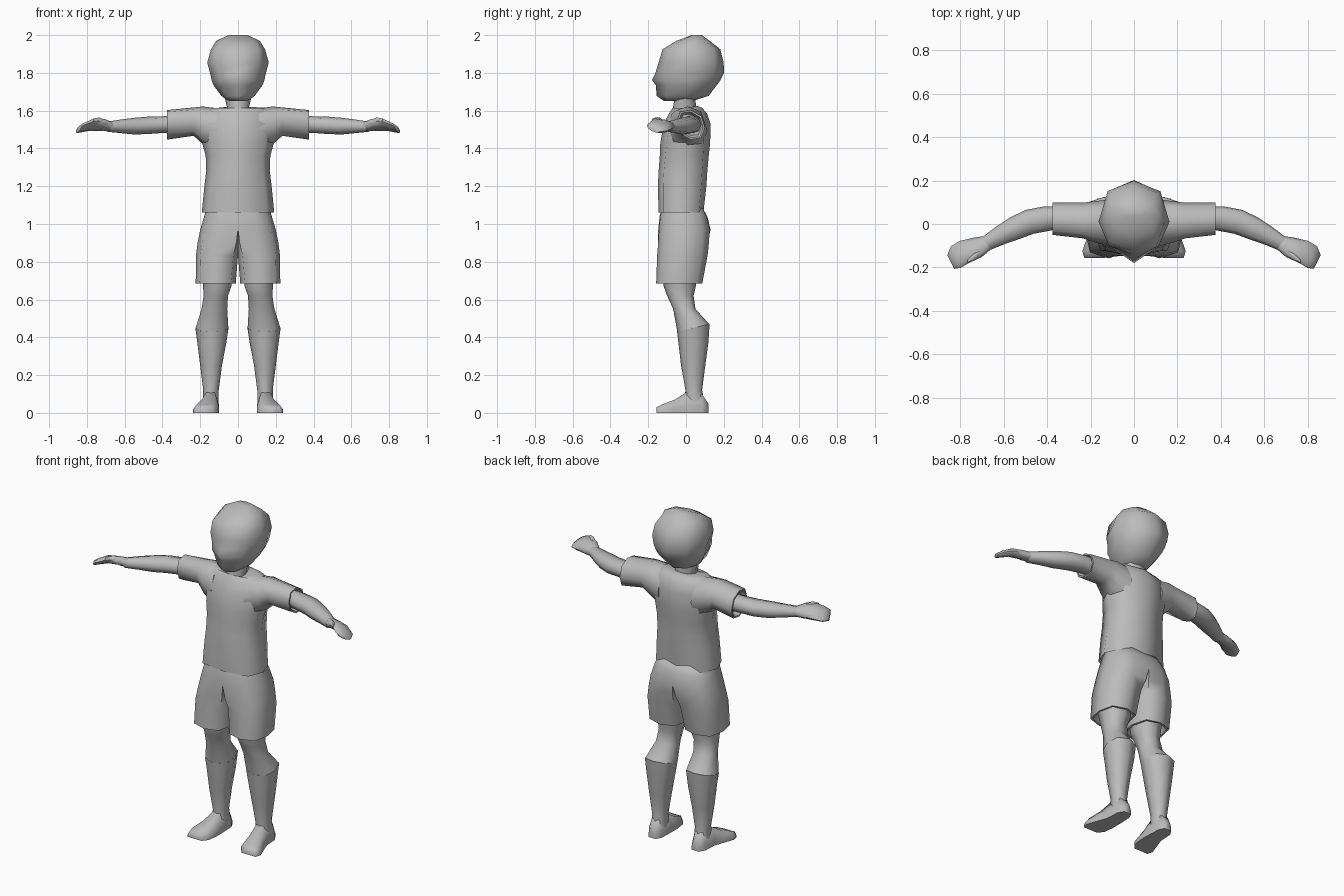
import bpy, bmesh, math
from mathutils import Vector

grey = bpy.data.materials.new("plain grey")
grey.diffuse_color = (0.5, 0.5, 0.5, 1)


def spow(v, p):
    return math.copysign(abs(v) ** p, v) if abs(v) > 1e-6 else 0.0


def loft(name, rings, mirror=False, angle=65, weld=False):
    """Skin a list of equal point rings, close both ends, optionally mirror in x."""
    bm = bmesh.new()
    vs = [[bm.verts.new(p) for p in r] for r in rings]
    n = len(vs[0])
    for a, b in zip(vs, vs[1:]):
        for i in range(n):
            j = (i + 1) % n
            bm.faces.new((a[i], a[j], b[j], b[i]))
    bm.faces.new(vs[0])
    bm.faces.new(vs[-1])
    bmesh.ops.recalc_face_normals(bm, faces=bm.faces)
    if weld:  # drop the hidden wall on the centre plane
        wall = [f for f in bm.faces if all(abs(v.co.x) < 1e-5 for v in f.verts)]
        bmesh.ops.delete(bm, geom=wall, context='FACES')
    me = bpy.data.meshes.new(name)
    bm.to_mesh(me)
    bm.free()
    me.materials.append(grey)
    me.shade_smooth()
    me.set_sharp_from_angle(angle=math.radians(angle))
    ob = bpy.data.objects.new(name, me)
    bpy.context.collection.objects.link(ob)
    if mirror:
        ob.modifiers.new("Mirror", 'MIRROR').use_mirror_merge = weld
    return ob


def flat(z, x0, x1, yf, yb, p=0.8, cy=None, tilt=0.0, pf=None, n=8):
    """Level ring between x0..x1 and yf..yb; p and pf square off back and front."""
    cx, hw = (x0 + x1) / 2, (x1 - x0) / 2
    cy = (yf + yb) / 2 if cy is None else cy
    pts = []
    for i in range(n):
        a = 2 * math.pi * i / n
        q = pf if pf and math.sin(a) < 0 else p
        c, s = spow(math.cos(a), q), spow(math.sin(a), q)
        pts.append(Vector((cx + hw * c, cy + s * ((yb - cy) if s > 0 else (cy - yf)), z - tilt * s)))
    return pts


def cross(x, y, z, ry, rz, dx=0.0, dz=0.0, p=0.85, n=8):
    """Upright ring across an arm; dx and dz lean its depth axis."""
    pts = []
    for i in range(n):
        a = 2 * math.pi * i / n
        c, s = spow(math.cos(a), p), spow(math.sin(a), p)
        pts.append(Vector((x + dx * c, y + ry * c, z + rz * s + dz * c)))
    return pts


# Head: angular skull with overhanging brow, nose and jaw
loft("head", [
    flat(1.65, -.05, .05, -.115, .03, cy=-.02),
    flat(1.678, -.088, .088, -.155, .12, .9, 0.0, pf=1.0),
    flat(1.735, -.13, .13, -.16, .163, .9, .02, pf=1.1),
    flat(1.762, -.14, .14, -.18, .183, .9, .02, pf=1.15),
    flat(1.80, -.148, .148, -.162, .202, .9, .02, pf=1.1),
    flat(1.855, -.163, .163, -.145, .199, .85, .01, pf=1.0),
    flat(1.925, -.143, .143, -.124, .182, .8, .02),
    flat(1.97, -.115, .115, -.05, .125, .8, .04),
    flat(2.0, -.05, .05, .03, .085, .8, .055)], angle=75)

# Neck, widening up under the jaw
loft("neck", [
    flat(1.56, -.05, .05, -.08, .055),
    flat(1.61, -.056, .056, -.07, .055),
    flat(1.70, -.078, .078, -.055, .045)])

# Shirt body, hollow at the hem
loft("shirt", [
    flat(1.10, -.165, .165, -.12, .075, .65),
    flat(1.06, -.192, .192, -.145, .092, .65),
    flat(1.20, -.178, .178, -.149, .108, .7),
    flat(1.28, -.168, .168, -.145, .113, .7),
    flat(1.36, -.171, .171, -.139, .12, .75),
    flat(1.43, -.19, .19, -.136, .128, .85),
    flat(1.53, -.20, .20, -.118, .13, 1.0, pf=.85),
    flat(1.585, -.19, .19, -.09, .112, 1.0, pf=.9),
    flat(1.615, -.15, .15, -.07, .085, 1.0),
    flat(1.61, -.065, .065, -.075, .06, .9, tilt=-.015)], angle=75)

# Sleeves flaring into the shoulder, with a recessed cuff
loft("sleeve", [
    cross(.11, .005, 1.495, .108, .118),
    cross(.185, .01, 1.522, .094, .1),
    cross(.235, .016, 1.542, .082, .075, dz=-.01),
    cross(.375, .025, 1.525, .075, .078, dz=-.015),
    cross(.375, .025, 1.525, .066, .069, dz=-.015),
    cross(.345, .025, 1.525, .054, .056, dz=-.015)], mirror=True)

# Bare arms, bending forward past the elbow
loft("arm", [
    cross(.33, .03, 1.528, .05, .048),
    cross(.40, .025, 1.526, .056, .044, dx=.012),
    cross(.48, .01, 1.522, .055, .046, dx=.018),
    cross(.55, -.02, 1.518, .05, .044, dx=.02),
    cross(.62, -.055, 1.517, .04, .036, dx=.018),
    cross(.69, -.095, 1.515, .03, .027, dx=.014)], mirror=True)

# Flat mitten hands
loft("hand", [
    cross(.67, -.085, 1.515, .03, .026, dx=.014),
    cross(.72, -.108, 1.525, .045, .027, .018, -.015),
    cross(.78, -.128, 1.525, .05, .025, .022, -.02),
    cross(.82, -.152, 1.512, .05, .02, .022, -.018),
    cross(.843, -.174, 1.503, .032, .014, .016, -.015)], mirror=True)

# Thumbs
loft("thumb", [
    cross(.69, -.125, 1.528, .02, .02, n=6),
    cross(.735, -.15, 1.548, .018, .018, n=6),
    cross(.765, -.17, 1.548, .012, .012, n=6)], mirror=True)

# Shorts: each half blends from a half-waist outline into a trouser leg
WAIST = ((0, -1), (.5, -.97), (.88, -.7), (1, 0), (.88, .7), (.5, .97), (0, 1), (0, 0))
LEG = ((.12, -.8), (.5, -1), (.9, -.78), (1, 0), (.9, .78), (.5, 1), (.12, .8), (0, 0))


def half(z, x0, x1, yf, yb, t):
    cy, hy = (yf + yb) / 2, (yb - yf) / 2
    pts = []
    for w, l in zip(WAIST, LEG):
        fx, fy = w[0] + (l[0] - w[0]) * t, w[1] + (l[1] - w[1]) * t
        pts.append(Vector((x0 + (x1 - x0) * fx, cy + hy * fy, z)))
    return pts


loft("shorts", [
    half(1.09, 0, .165, -.128, .085, 0),
    half(1.04, 0, .179, -.14, .113, 0),
    half(.97, 0, .20, -.147, .13, 0),
    half(.90, 0, .214, -.15, .124, .35),
    half(.835, 0, .222, -.153, .115, .9),
    half(.685, .012, .224, -.158, .086, 1),
    half(.685, .024, .212, -.146, .074, 1),
    half(.74, .035, .20, -.135, .068, 1)], mirror=True, weld=True)

# Bare knees
loft("knee", [
    flat(.76, .035, .195, -.13, .06),
    flat(.67, .035, .185, -.118, .052),
    flat(.62, .053, .182, -.10, .04),
    flat(.55, .057, .193, -.068, .05),
    flat(.45, .051, .224, -.046, .123, .85, tilt=-.02)], mirror=True)

# Long socks
loft("sock", [
    flat(.45, .05, .226, -.047, .125, .85, tilt=-.02),
    flat(.37, .062, .215, -.04, .118, .85),
    flat(.25, .085, .20, -.026, .102),
    flat(.12, .102, .184, -.003, .085),
    flat(.05, .102, .186, -.01, .10)], mirror=True)


# Shoes: arched sections running from heel to splayed toe
def sole(y, x0, x1, h, top):
    m = (x0 + x1) / 2
    w = (x1 - x0) / 2
    return [Vector(p) for p in ((x0, y, 0), (x1, y, 0), (x1, y, h * .4),
                                (m + w * top, y, h), (m - w * top, y, h), (x0, y, h * .4))]


loft("shoe", [
    sole(.118, .12, .168, .05, .6),
    sole(.085, .104, .188, .10, .6),
    sole(.0, .10, .193, .108, .5),
    sole(-.06, .10, .215, .07, .6),
    sole(-.125, .108, .238, .045, .7),
    sole(-.157, .135, .228, .03, .8)], mirror=True, angle=80)
